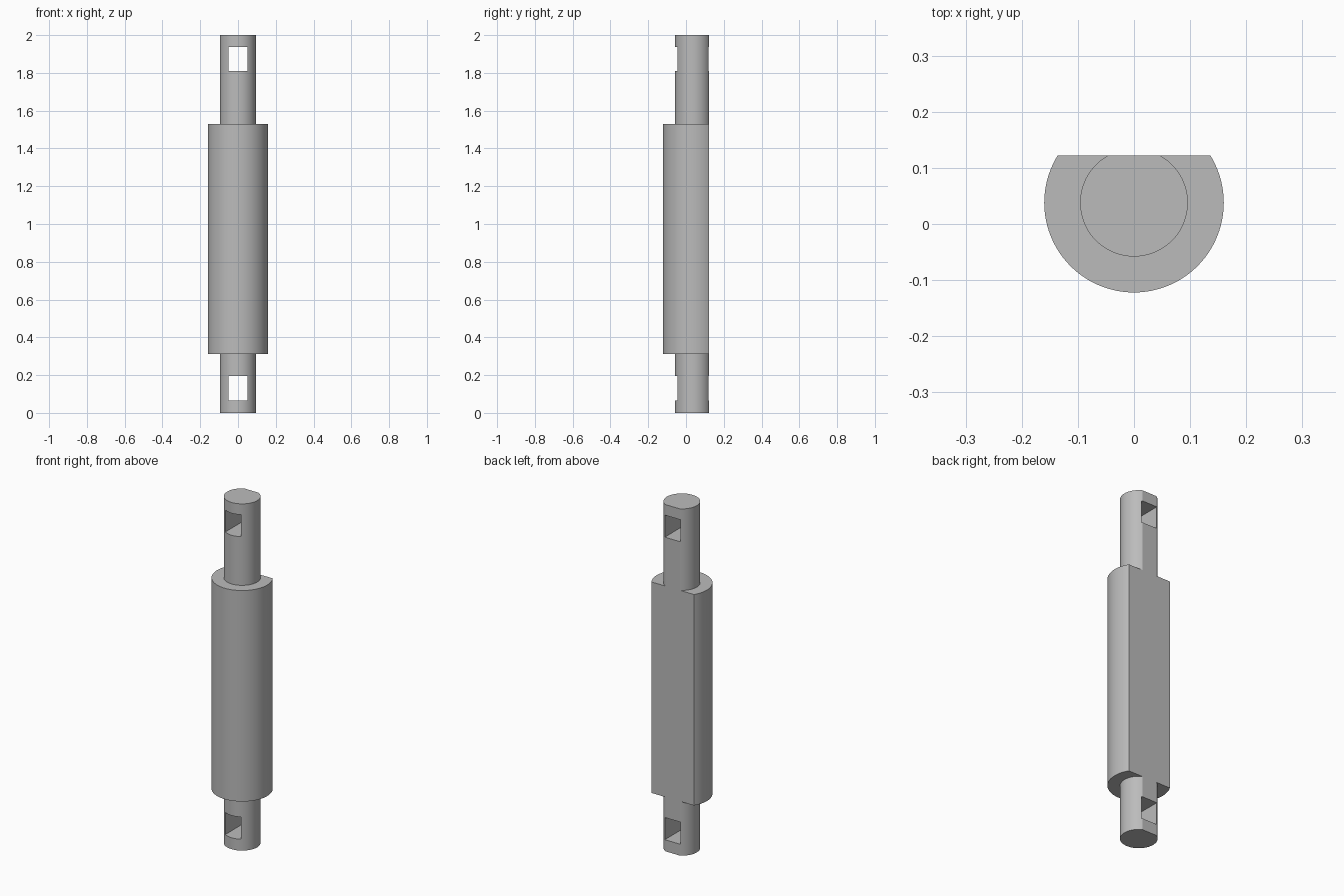
import bpy, bmesh, math
from mathutils import Matrix

cube = bpy.data.objects.get("Cube")
if cube:
    bpy.data.objects.remove(cube, do_unlink=True)

AXIS_Y, FLAT_Y = 0.038, 0.122
SHAFT_R, BODY_R = 0.096, 0.16
BODY_Z0, BODY_Z1, TOP = 0.313, 1.53, 2.0
SEGMENTS = 96

grey = bpy.data.materials.new("steel grey")
grey.use_nodes = True
colour = (0.5, 0.5, 0.5, 1)
grey.diffuse_color = colour
grey.node_tree.nodes["Principled BSDF"].inputs["Base Color"].default_value = colour


def add_object(name, bm):
    bmesh.ops.recalc_face_normals(bm, faces=bm.faces)
    mesh = bpy.data.meshes.new(name)
    bm.to_mesh(mesh)
    bm.free()
    mesh.materials.append(grey)
    obj = bpy.data.objects.new(name, mesh)
    bpy.context.collection.objects.link(obj)
    return obj


def add_box(name, low, high):
    bm = bmesh.new()
    size = [h - l for l, h in zip(low, high)]
    mid = [(h + l) / 2 for l, h in zip(low, high)]
    bmesh.ops.create_cube(bm, size=1, matrix=Matrix.Translation(mid) @ Matrix.Diagonal((*size, 1)))
    obj = add_box_helper = add_object(name, bm)
    obj.hide_render = True
    return obj


# Stepped round shaft, stacked from one ring at each change of radius
bm = bmesh.new()
steps = [(SHAFT_R, 0), (SHAFT_R, BODY_Z0), (BODY_R, BODY_Z0),
         (BODY_R, BODY_Z1), (SHAFT_R, BODY_Z1), (SHAFT_R, TOP)]
rings = []
for radius, z in steps:
    angles = [math.tau * i / SEGMENTS for i in range(SEGMENTS)]
    rings.append([bm.verts.new((radius * math.cos(a), AXIS_Y + radius * math.sin(a), z))
                  for a in angles])
for lower, upper in zip(rings, rings[1:]):
    for i in range(SEGMENTS):
        j = (i + 1) % SEGMENTS
        bm.faces.new((lower[i], lower[j], upper[j], upper[i]))
bm.faces.new(rings[0])
bm.faces.new(rings[-1])
shaft = add_object("stepped_shaft", bm)

# Cutters: the flat along the back and a square slot through each end
cutters = [
    add_box("back_flat_cutter", (-0.5, FLAT_Y, -0.5), (0.5, 0.5, 2.5)),
    add_box("lower_slot_cutter", (-0.05, -0.5, 0.066), (0.05, 0.6, 0.194)),
    add_box("upper_slot_cutter", (-0.05, -0.5, 1.811), (0.05, 0.6, 1.938)),
]
bpy.context.view_layer.objects.active = shaft
shaft.select_set(True)
for cutter in cutters:
    mod = shaft.modifiers.new(cutter.name, "BOOLEAN")
    mod.operation = "DIFFERENCE"
    mod.solver = "EXACT"
    mod.object = cutter
    bpy.ops.object.modifier_apply(modifier=mod.name)
for cutter in cutters:
    bpy.data.objects.remove(cutter, do_unlink=True)

# Smooth round sides with sharp edges kept
bpy.ops.object.select_all(action="DESELECT")
shaft.select_set(True)
bpy.ops.object.shade_smooth_by_angle(angle=math.radians(25))
